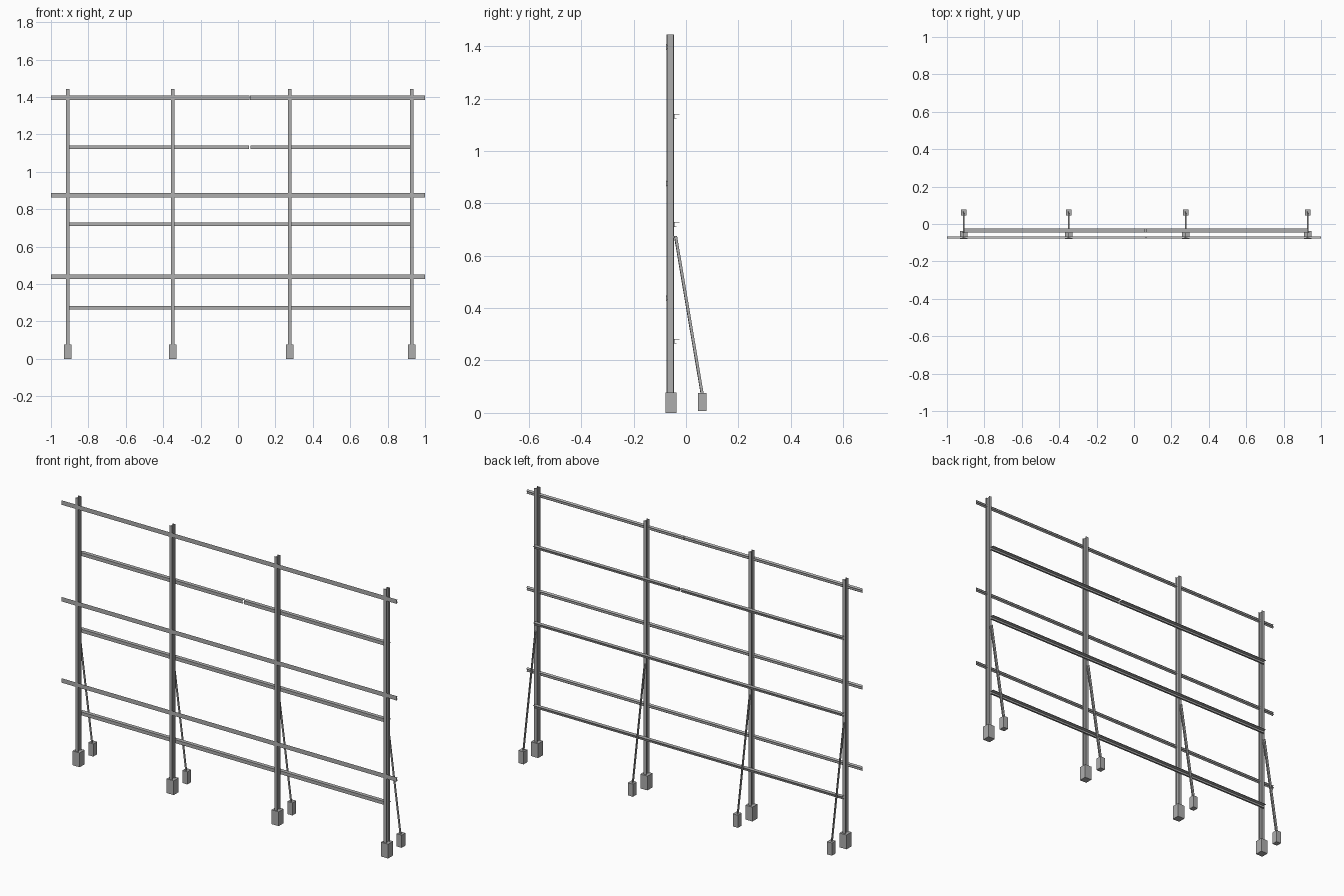
import bpy, bmesh
from mathutils import Vector

if "Cube" in bpy.data.objects:
    bpy.data.objects.remove(bpy.data.objects["Cube"], do_unlink=True)

grey = bpy.data.materials.new("steel grey")
grey.use_nodes = True
colour = (0.42, 0.42, 0.42, 1)
grey.diffuse_color = colour
grey.node_tree.nodes["Principled BSDF"].inputs["Base Color"].default_value = colour


def sweep(name, start, end):
    """Join two matching closed outlines into a solid bar."""
    bm = bmesh.new()
    a = [bm.verts.new(p) for p in start]
    b = [bm.verts.new(p) for p in end]
    bm.faces.new(a)
    bm.faces.new(b[::-1])
    n = len(a)
    for i in range(n):
        j = (i + 1) % n
        bm.faces.new((a[i], b[i], b[j], a[j]))
    bmesh.ops.recalc_face_normals(bm, faces=bm.faces)
    mesh = bpy.data.meshes.new(name)
    bm.to_mesh(mesh)
    bm.free()
    mesh.materials.append(grey)
    obj = bpy.data.objects.new(name, mesh)
    bpy.context.collection.objects.link(obj)
    return obj


def rail(name, profile, x0, x1, y, z):
    sweep(name, [(x0, y + p, z + q) for p, q in profile],
          [(x1, y + p, z + q) for p, q in profile])


def upright(name, profile, low, high):
    low, high = Vector(low), Vector(high)
    sweep(name, [low + Vector((p, q, 0)) for p, q in profile],
          [high + Vector((p, q, 0)) for p, q in profile])


def rect(w, d):
    return [(-w, -d), (w, -d), (w, d), (-w, d)]


# Section outlines
W, D, T = 0.0085, 0.014, 0.003
right_half = [(W, -D), (W, T - D), (T / 2, T - D), (T / 2, D - T), (W, D - T), (W, D)]
i_beam = right_half + [(-p, -q) for p, q in right_half]
angle = [(-0.005, -0.006), (0.005, -0.006), (0.005, -0.003),
         (-0.002, -0.003), (-0.002, 0.006), (-0.005, 0.006)]
upper = [(0, 0.012), (0.009, 0.006), (0.009, 0.004), (0.002, 0.008)]
channel = upper + [(p, -q) for p, q in reversed(upper)]
ledge = [(0, 0.009), (0.021, 0.009), (0.021, 0.007), (0.002, 0.007),
         (0.002, -0.007), (0.009, -0.007), (0.009, -0.009), (0, -0.009)]

# Posts, braces and their footings
POST_Y, FOOT_Y = -0.060, 0.062
posts = [-0.91, -0.349, 0.277, 0.929]
for i, x in enumerate(posts, 1):
    upright(f"post_{i}", i_beam, (x, POST_Y, 0.07), (x, POST_Y, 1.444))
    upright(f"post_footing_{i}", rect(0.021, 0.021),
            (x, POST_Y + 0.002, 0), (x, POST_Y + 0.002, 0.077))
    upright(f"brace_{i}", angle, (x, FOOT_Y, 0.07), (x, -0.040, 0.675))
    upright(f"brace_footing_{i}", rect(0.015, 0.016),
            (x, FOOT_Y, 0.008), (x, FOOT_Y, 0.076))

# Front rails, the top one jointed
JOINT = 0.063
for z, gap in ((0.438, 0), (0.876, 0), (1.397, 0.001)):
    if gap:
        rail("top_front_rail_right", channel, -1, JOINT - gap, -0.077, z)
        rail("top_front_rail_left", channel, JOINT + gap, 1, -0.077, z)
    else:
        rail("front_rail", channel, -1, 1, -0.077, z)

# Rear ledge rails, the top one split
for z, gap in ((0.273, 0), (0.719, 0), (1.132, 0.004)):
    if gap:
        rail("top_rear_rail_right", ledge, posts[0], JOINT - gap, -0.046, z)
        rail("top_rear_rail_left", ledge, JOINT + gap, posts[-1], -0.046, z)
    else:
        rail("rear_rail", ledge, posts[0], posts[-1], -0.046, z)
